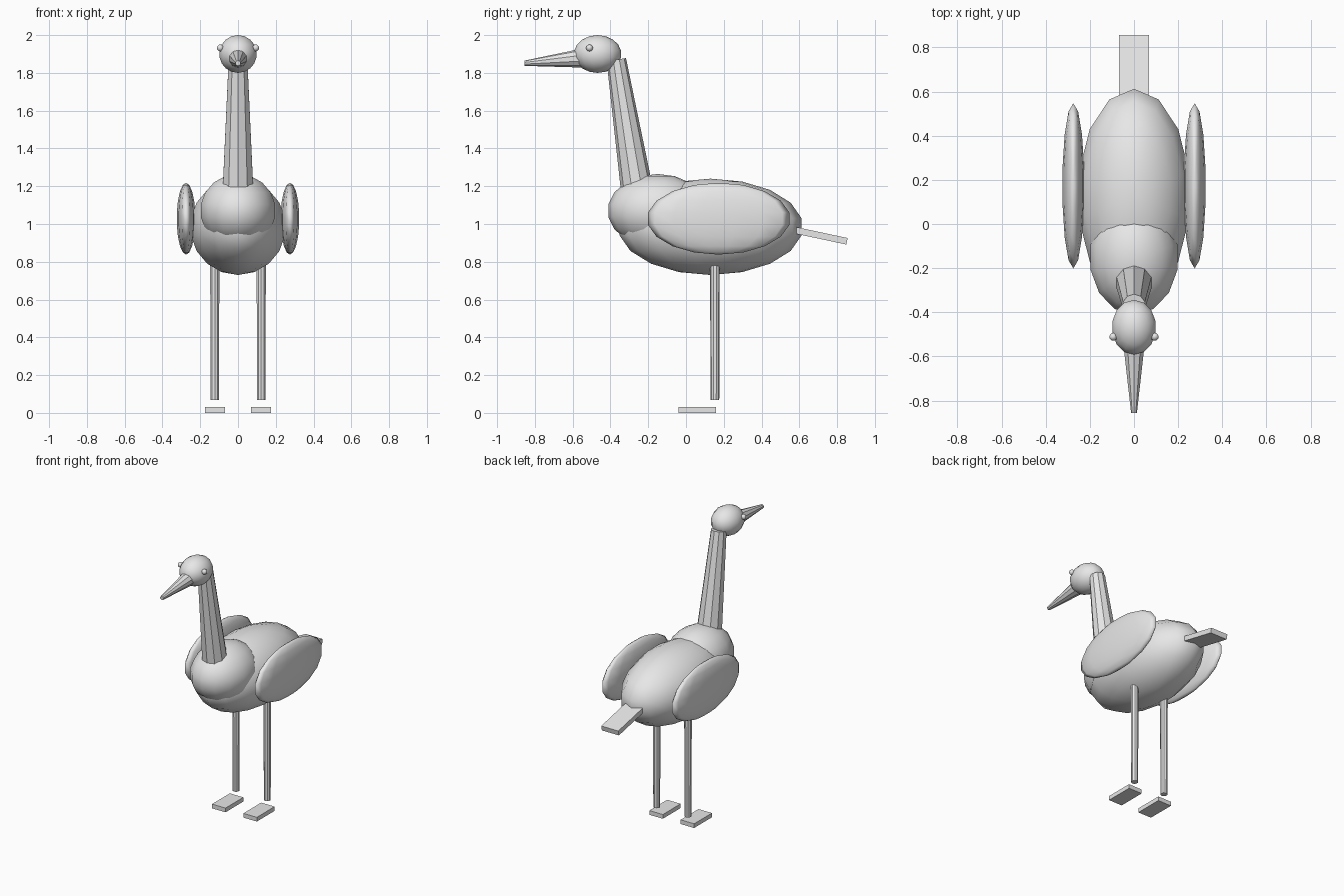
import bpy
import bmesh
from math import radians
from mathutils import Vector, Matrix

cube = bpy.data.objects.get("Cube")
if cube:
    bpy.data.objects.remove(cube, do_unlink=True)

# One plain grey for the whole bird
GREY = (0.8, 0.8, 0.8, 1.0)
grey = bpy.data.materials.new("light grey")
grey.use_nodes = True
grey.diffuse_color = GREY
grey.node_tree.nodes["Principled BSDF"].inputs["Base Color"].default_value = GREY


def finish(name, bm, matrix, smooth=False):
    """Turn a bmesh into a named, placed object."""
    bm.transform(matrix)
    bmesh.ops.recalc_face_normals(bm, faces=bm.faces)
    for face in bm.faces:
        face.smooth = smooth
    mesh = bpy.data.meshes.new(name)
    bm.to_mesh(mesh)
    bm.free()
    mesh.materials.append(grey)
    obj = bpy.data.objects.new(name, mesh)
    bpy.context.collection.objects.link(obj)
    return obj


def ellipsoid(name, center, radii, segments=14, rings=9):
    bm = bmesh.new()
    bmesh.ops.create_uvsphere(bm, u_segments=segments, v_segments=rings, radius=1)
    matrix = Matrix.Translation(center) @ Matrix.Diagonal((*radii, 1))
    return finish(name, bm, matrix, smooth=True)


def taper(name, start, end, r_start, r_end, sides=10):
    """Faceted tapered rod between two points."""
    start, end = Vector(start), Vector(end)
    axis = end - start
    bm = bmesh.new()
    bmesh.ops.create_cone(bm, cap_ends=True, segments=sides,
                          radius1=r_start, radius2=r_end, depth=axis.length)
    # Tilt about x only, as every rod lies in a plane of constant x
    turn = Vector((0, 1)).angle_signed(Vector((axis.y, axis.z)))
    matrix = Matrix.Translation((start + end) / 2) @ Matrix.Rotation(-turn, 4, "X")
    return finish(name, bm, matrix)


def box(name, center, size, tilt=0):
    bm = bmesh.new()
    bmesh.ops.create_cube(bm, size=1)
    matrix = (Matrix.Translation(center) @ Matrix.Rotation(radians(tilt), 4, "X")
              @ Matrix.Diagonal((*size, 1)))
    return finish(name, bm, matrix)


# Trunk
ellipsoid("body", (0, 0.13, 0.985), (0.26, 0.49, 0.255))
ellipsoid("breast", (0, -0.15, 1.07), (0.205, 0.265, 0.195))
box("tail", (0, 0.681, 0.945), (0.134, 0.35, 0.035), tilt=-12)

# Neck and head
taper("neck", (0, -0.25, 1.12), (0, -0.369, 1.87), 0.088, 0.052)
ellipsoid("head", (0, -0.468, 1.9), (0.102, 0.126, 0.1))
taper("beak", (0, -0.55, 1.878), (0, -0.855, 1.851), 0.05, 0.014)

# Paired parts
for side, s in (("left", 1), ("right", -1)):
    ellipsoid(side + "_eye", (s * 0.094, -0.511, 1.932), (0.018, 0.018, 0.018))
    ellipsoid(side + "_wing", (s * 0.275, 0.173, 1.028), (0.051, 0.38, 0.19))
    taper(side + "_leg", (s * 0.123, 0.153, 0.068), (s * 0.123, 0.153, 0.85), 0.023, 0.026)
    box(side + "_foot", (s * 0.123, 0.06, 0.015), (0.106, 0.2, 0.03))
